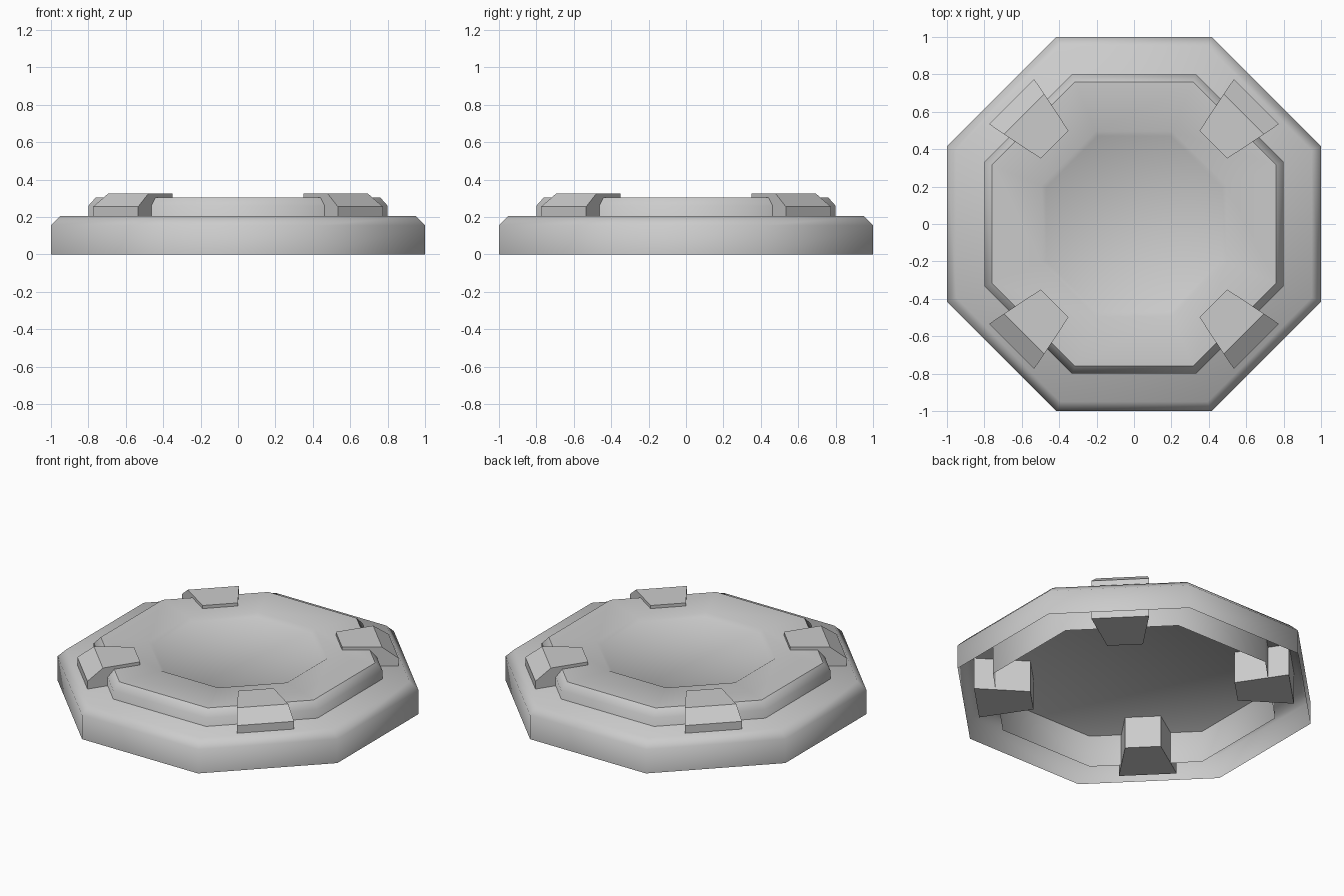
import bpy, bmesh, math

if "Cube" in bpy.data.objects:
    bpy.data.objects.remove(bpy.data.objects["Cube"])


def finish(name, bm, smooth):
    bmesh.ops.recalc_face_normals(bm, faces=bm.faces[:])
    mesh = bpy.data.meshes.new(name)
    bm.to_mesh(mesh)
    bm.free()
    obj = bpy.data.objects.new(name, mesh)
    bpy.context.collection.objects.link(obj)
    if smooth:
        bpy.ops.object.select_all(action='DESELECT')
        obj.select_set(True)
        bpy.context.view_layer.objects.active = obj
        bpy.ops.object.shade_smooth_by_angle(angle=math.radians(46))
    return obj


def octagon_shell(name, profile):
    """Stack of octagon rings (flat-to-centre distance, z), open below, capped on top."""
    bm = bmesh.new()
    rings = []
    for apothem, z in profile:
        r = apothem / math.cos(math.pi / 8)
        angles = [math.pi / 8 + i * math.pi / 4 for i in range(8)]
        rings.append([bm.verts.new((r * math.cos(a), r * math.sin(a), z)) for a in angles])
    for low, high in zip(rings, rings[1:]):
        for i in range(8):
            j = (i + 1) % 8
            bm.faces.new((low[i], low[j], high[j], high[i]))
    bm.faces.new(rings[-1])
    # a capped shell open below: make sure normals point outwards
    return finish(name, bm, True)


def clamp(name, angle):
    """Tapered block with a sloped outer top edge, pointing at the centre."""
    # side profile: distance from centre, half width, height
    profile = [(0.60, 0.105, 0.0), (0.925, 0.17, 0.0), (0.925, 0.17, 0.255),
               (0.83, 0.152, 0.325), (0.60, 0.105, 0.325)]
    c, s = math.cos(angle), math.sin(angle)
    bm = bmesh.new()
    sides = []
    for sign in (-1, 1):
        sides.append([bm.verts.new((r * c - sign * w * s, r * s + sign * w * c, z))
                      for r, w, z in profile])
    n = len(profile)
    for i in range(n):
        j = (i + 1) % n
        bm.faces.new((sides[0][i], sides[0][j], sides[1][j], sides[1][i]))
    bm.faces.new(sides[0])
    bm.faces.new(sides[1])
    return finish(name, bm, False)


# Wide chamfered base, hollow underneath
octagon_shell("base", [(1.0, 0.0), (1.0, 0.155), (0.95, 0.205)])

# Raised plate with a shallow recessed panel, its wall reaching down to the floor
octagon_shell("raised_plate", [(0.80, 0.0), (0.80, 0.26), (0.76, 0.305),
                               (0.495, 0.305), (0.47, 0.288)])

# Four clamps on the diagonals
for k, label in enumerate(("back_right", "back_left", "front_left", "front_right")):
    clamp("clamp_" + label, math.pi / 4 + k * math.pi / 2)
